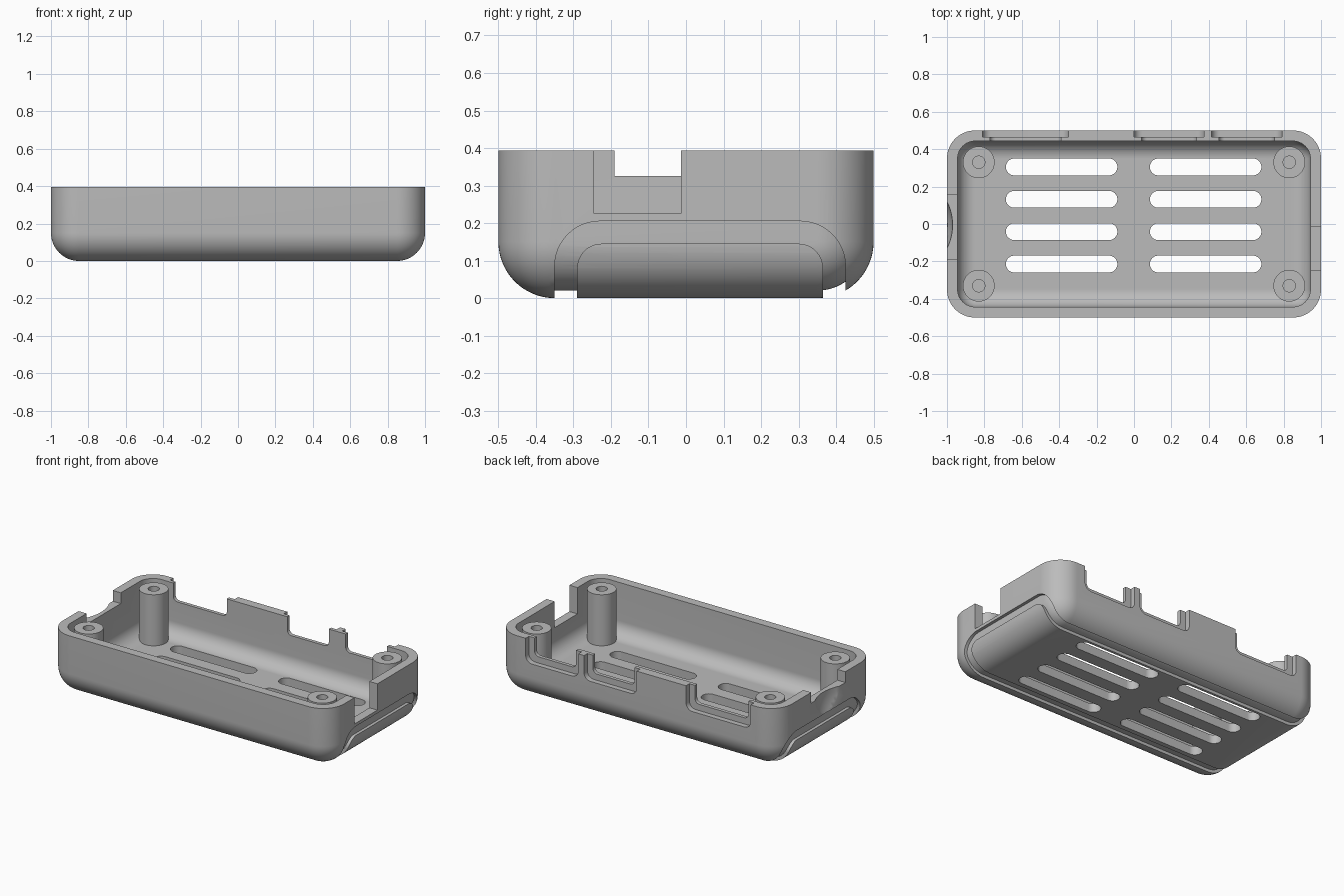
import bpy
import bmesh
import math
from mathutils import Matrix, Vector

if "Cube" in bpy.data.objects:
    bpy.data.objects.remove(bpy.data.objects["Cube"], do_unlink=True)

HEIGHT, RADIUS, WALL, GROOVE = 0.394, 0.15, 0.057, 0.02

grey = bpy.data.materials.new("plain grey")
grey.use_nodes = True
colour = (0.5, 0.5, 0.5, 1)
grey.diffuse_color = colour
grey.node_tree.nodes["Principled BSDF"].inputs["Base Color"].default_value = colour


def finish(name, bm):
    bmesh.ops.recalc_face_normals(bm, faces=bm.faces)
    mesh = bpy.data.meshes.new(name)
    bm.to_mesh(mesh)
    bm.free()
    mesh.materials.append(grey)
    obj = bpy.data.objects.new(name, mesh)
    bpy.context.collection.objects.link(obj)
    return obj


def box(name, x, y, z):
    bm = bmesh.new()
    size = [b - a for a, b in (x, y, z)]
    centre = [(a + b) / 2 for a, b in (x, y, z)]
    bmesh.ops.create_cube(bm, size=1)
    bmesh.ops.transform(bm, verts=bm.verts,
                        matrix=Matrix.Translation(centre) @ Matrix.Diagonal((*size, 1)))
    return finish(name, bm)


def round_body(name, inset):
    """Box with every edge rounded, inset from the outer size and much taller than the tray."""
    obj = box(name, (inset - 1, 1 - inset), (inset - 0.5, 0.5 - inset), (inset, 1))
    bm = bmesh.new()
    bm.from_mesh(obj.data)
    bmesh.ops.bevel(bm, geom=bm.edges[:], offset=RADIUS - inset, segments=16,
                    profile=0.5, affect='EDGES', clamp_overlap=False)
    bmesh.ops.recalc_face_normals(bm, faces=bm.faces)
    bm.to_mesh(obj.data)
    bm.free()
    return obj


def prism(name, u, v, r, axis, span):
    """Rounded rectangle in the plane across an axis, extruded over the span."""
    place = {"x": lambda a, b, c: (c, a, b),
             "y": lambda a, b, c: (a, c, b),
             "z": lambda a, b, c: (a, b, c)}[axis]
    corners = [(u[1] - r, v[1] - r), (u[0] + r, v[1] - r),
               (u[0] + r, v[0] + r), (u[1] - r, v[0] + r)]
    bm = bmesh.new()
    verts = []
    for i, (cu, cv) in enumerate(corners):
        for k in range(13):
            t = math.pi / 2 * (i + k / 12)
            verts.append(bm.verts.new(place(cu + r * math.cos(t), cv + r * math.sin(t), span[0])))
    bmesh.ops.remove_doubles(bm, verts=verts, dist=0.0001)
    face = bm.faces.new([v for v in verts if v.is_valid])
    new = bmesh.ops.extrude_face_region(bm, geom=[face])["geom"]
    shift = Vector(place(0, 0, span[1] - span[0]))
    bmesh.ops.translate(bm, vec=shift, verts=[g for g in new if isinstance(g, bmesh.types.BMVert)])
    return finish(name, bm)


def cylinder(name, x, y, r, z):
    bm = bmesh.new()
    bmesh.ops.create_cone(bm, cap_ends=True, segments=48, radius1=r, radius2=r, depth=z[1] - z[0],
                          matrix=Matrix.Translation((x, y, (z[0] + z[1]) / 2)))
    return finish(name, bm)


def cut(target, cutter):
    mod = target.modifiers.new("cut", 'BOOLEAN')
    mod.operation = 'DIFFERENCE'
    mod.solver = 'EXACT'
    mod.object = cutter
    bpy.context.view_layer.objects.active = target
    bpy.ops.object.modifier_apply(modifier=mod.name)
    bpy.data.objects.remove(cutter, do_unlink=True)


# Outer tray, open at the rim
tray = round_body("case_tray", 0)
cut(tray, box("rim_cutter", (-2, 2), (-2, 2), (HEIGHT, 2)))

# Hollow, leaving four screw posts standing in the corners
hollow = round_body("hollow_cutter", WALL)
posts = [(sx * 0.83, sy * 0.33) for sx in (-1, 1) for sy in (-1, 1)]
for x, y in posts:
    cut(hollow, cylinder("post_cutter", x, y, 0.085, (-0.1, 0.385)))
cut(tray, hollow)
for x, y in posts:
    cut(tray, cylinder("screw_hole", x, y, 0.033, (0.1, 0.6)))

# Shallow strap groove along the base and over both ends
groove = prism("groove_cutter", (-0.35, 0.425), (-0.4, 0.205), 0.12, "x", (-1.2, 1.2))
cut(groove, prism("groove_core", (-0.29, 0.365), (-0.5, 0.145), 0.065, "x", (-1.3, 1.3)))
cut(groove, round_body("groove_floor", GROOVE))
cut(tray, groove)

# Vent slots in the base
for x in (-0.387, 0.383):
    for row in range(4):
        y = 0.305 - 0.173 * row
        cut(tray, prism("vent", (x - 0.298, x + 0.298), (y - 0.045, y + 0.045),
                        0.0449, "z", (-0.1, 0.2)))

# Stepped port openings in the back wall: wide recess outside, narrower opening inside
for left, right in ((-0.81, -0.35), (0.0, 0.375), (0.415, 0.79)):
    cut(tray, prism("port_recess", (left, right), (0.24, 0.8), 0.045, "y", (0.466, 0.7)))
    cut(tray, prism("port_opening", (left + 0.04, right - 0.04), (0.28, 0.8), 0.03,
                    "y", (0.425, 0.6)))

# End wall notches
cut(tray, box("deep_notch", (0.93, 1.2), (-0.245, -0.013), (0.225, 0.8)))
cut(tray, box("card_notch", (-1.2, -0.93), (-0.19, 0.157), (0.325, 0.8)))

# Finger scoop below the card notch
bm = bmesh.new()
bmesh.ops.create_uvsphere(bm, u_segments=64, v_segments=32, radius=0.275,
                          matrix=Matrix.Translation((-1.245, -0.005, 0.325)))
cut(tray, finish("finger_scoop", bm))

# Smooth rounds with crisp edges
bpy.ops.object.select_all(action='DESELECT')
tray.select_set(True)
bpy.context.view_layer.objects.active = tray
bpy.ops.object.shade_smooth_by_angle(angle=math.radians(30))
